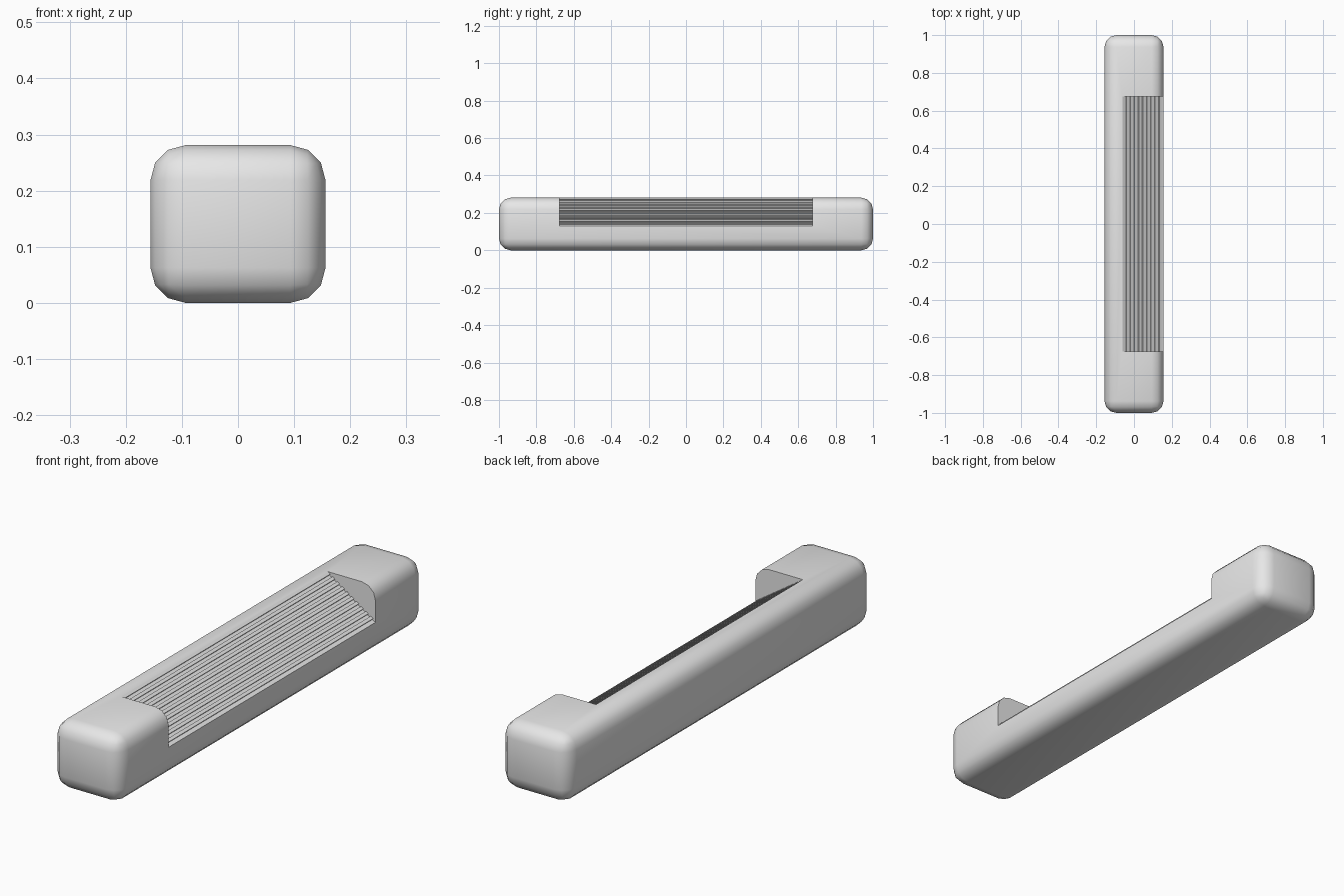
import bpy, bmesh, math
from mathutils import Vector

cube = bpy.data.objects.get("Cube")
if cube:
    bpy.data.objects.remove(cube, do_unlink=True)

W, L, H = 0.312, 2.0, 0.281

grey = bpy.data.materials.new("light grey")
grey.use_nodes = True
grey.diffuse_color = (0.8, 0.8, 0.8, 1)
grey.node_tree.nodes["Principled BSDF"].inputs["Base Color"].default_value = (0.8, 0.8, 0.8, 1)


def add_object(name, bm):
    bmesh.ops.recalc_face_normals(bm, faces=bm.faces)
    mesh = bpy.data.meshes.new(name)
    bm.to_mesh(mesh)
    bm.free()
    mesh.materials.append(grey)
    obj = bpy.data.objects.new(name, mesh)
    bpy.context.collection.objects.link(obj)
    return obj


# Bar with rounded edges
bm = bmesh.new()
bmesh.ops.create_cube(bm, size=1)
bmesh.ops.scale(bm, vec=(W, L, H), verts=bm.verts)
bmesh.ops.translate(bm, vec=(0, 0, H / 2), verts=bm.verts)
bmesh.ops.bevel(bm, geom=bm.edges[:], offset=0.0625, segments=3,
                profile=0.5, affect='EDGES')
bar = add_object("handle_bar", bm)

# Slanted ribbed cutter: square ribs step down from the top to the side
top, side = Vector((-0.062, H)), Vector((W / 2, 0.135))
slope = side - top
inward = Vector((slope.y, -slope.x)).normalized() * 0.006
ribs = 10
profile = [top]
for i in range(ribs):
    a = top + slope * ((i + 0.5) / ribs)
    b = top + slope * ((i + 1) / ribs)
    profile += [a, a + inward, b + inward, b]
profile[-2:] = [side + inward * 0.5 + slope * 0.1]
profile += [Vector((0.3, profile[-1].y)), Vector((0.3, 0.4)), Vector((top.x, 0.4))]

bm = bmesh.new()
half = 0.676
face = bm.faces.new([bm.verts.new((p.x, -half, p.y)) for p in profile])
extruded = bmesh.ops.extrude_face_region(bm, geom=[face])["geom"]
bmesh.ops.translate(bm, vec=(0, 2 * half, 0),
                    verts=[v for v in extruded if isinstance(v, bmesh.types.BMVert)])
cutter = add_object("grip_cutter", bm)
cutter.hide_render = True
cutter.hide_viewport = False

# Cut the ribbed grip into the bar
bpy.ops.object.select_all(action='DESELECT')
bpy.context.view_layer.objects.active = bar
bar.select_set(True)
cut = bar.modifiers.new("grip_cut", 'BOOLEAN')
cut.operation = 'DIFFERENCE'
cut.solver = 'EXACT'
cut.object = cutter
bpy.ops.object.modifier_apply(modifier=cut.name)
bpy.data.objects.remove(cutter, do_unlink=True)
bpy.ops.object.shade_smooth_by_angle(angle=math.radians(32))
